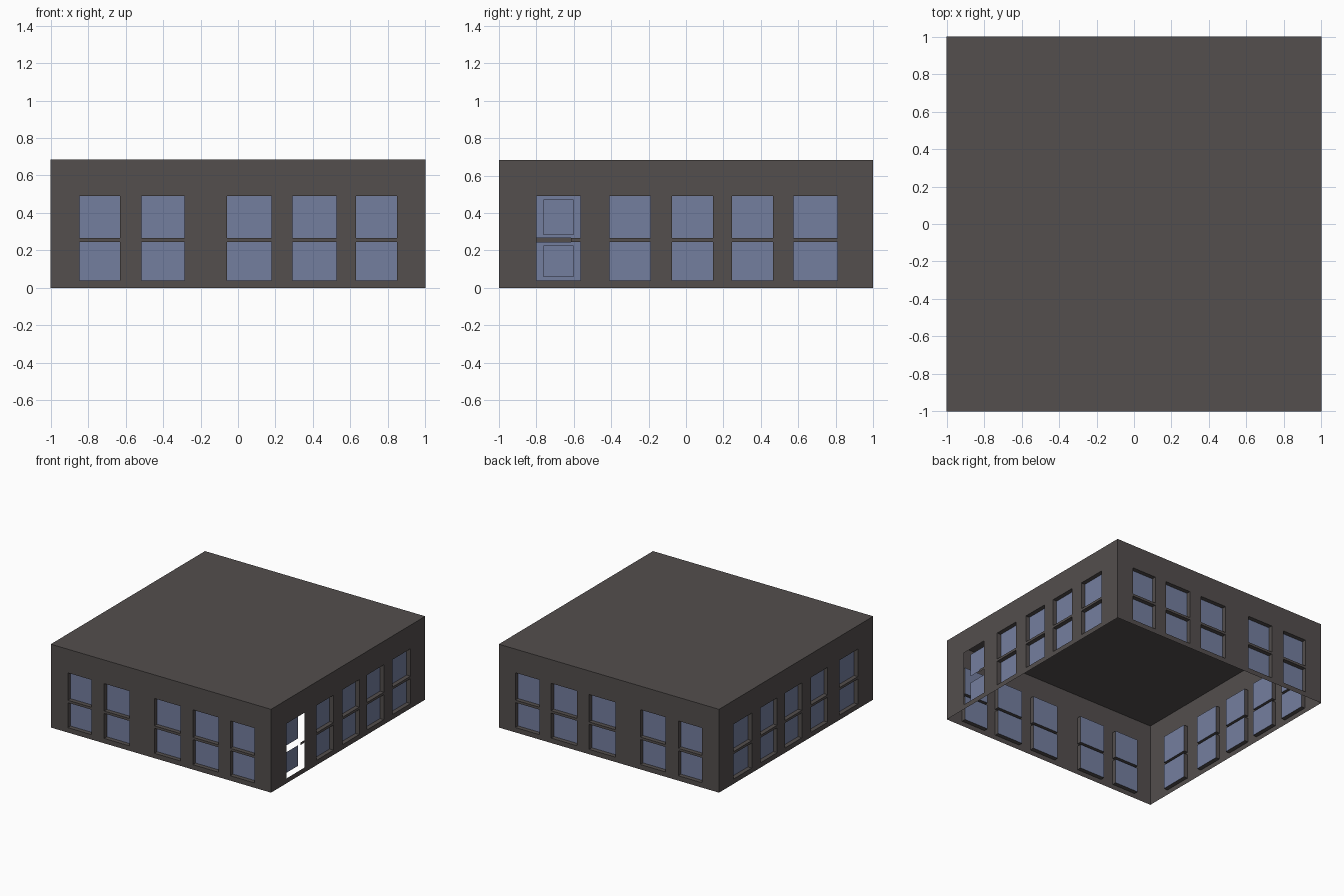
import bpy, bmesh
from mathutils import Vector

HEIGHT = 0.684
DEPTH = 0.035      # how far the panes sit behind the wall
ROWS = [(0.04, 0.245), (0.265, 0.49)]
FRONT_SPANS = [(-0.845, -0.63), (-0.515, -0.285), (-0.06, 0.18), (0.29, 0.525), (0.63, 0.85)]
SIDE_SPANS = [(-0.80, -0.565), (-0.41, -0.19), (-0.075, 0.145), (0.245, 0.465), (0.575, 0.81)]
STUB = -0.615      # end of the broken crossbar
UP = Vector((0, 0, 1))

cube = bpy.data.objects.get("Cube")
if cube:
    bpy.data.objects.remove(cube, do_unlink=True)


def material(name, rgb):
    mat = bpy.data.materials.new(name)
    mat.use_nodes = True
    mat.diffuse_color = (*rgb, 1)
    mat.node_tree.nodes["Principled BSDF"].inputs["Base Color"].default_value = (*rgb, 1)
    return mat


def finish(bm, name, mat):
    bmesh.ops.remove_doubles(bm, verts=bm.verts, dist=0.0001)
    mesh = bpy.data.meshes.new(name)
    bm.to_mesh(mesh)
    bm.free()
    mesh.materials.append(mat)
    bpy.context.collection.objects.link(bpy.data.objects.new(name, mesh))


def quad(bm, *points):
    return bm.faces.new([bm.verts.new(p) for p in points])


def mirrored(spans):
    return [(-b, -a) for a, b in reversed(spans)]


def rect(bm, place, u0, u1, z0, z1, depth=0):
    return quad(bm, place(u0, z0, depth), place(u1, z0, depth),
                place(u1, z1, depth), place(u0, z1, depth))


def window(place, u0, u1, z0, z1):
    """Reveal around a recessed pane."""
    corners = [(u0, z0), (u1, z0), (u1, z1), (u0, z1)]
    for a, b in zip(corners, corners[1:] + corners[:1]):
        quad(shell, place(*a, 0), place(*b, 0), place(*b, DEPTH), place(*a, DEPTH))
    rect(panes, place, u0, u1, z0, z1, DEPTH)


def wall(normal, spans, broken=False):
    """One wall sheet cut into cells, leaving out the window openings."""
    normal = Vector(normal)
    along = UP.cross(normal)

    def place(u, z, depth):
        return normal * (1 - depth) + along * u + UP * z

    us = sorted([-1, 1] + [u for s in spans for u in s] + ([STUB] if broken else []))
    zs = sorted([0, HEIGHT] + [z for r in ROWS for z in r])
    for u0, u1 in zip(us, us[1:]):
        for z0, z1 in zip(zs, zs[1:]):
            u, z = (u0 + u1) / 2, (z0 + z1) / 2
            opening = any(a < u < b for a, b in spans) and any(a < z < b for a, b in ROWS)
            gap = broken and spans[0][0] < u < STUB and ROWS[0][1] < z < ROWS[1][0]
            if not opening and not gap:
                rect(shell, place, u0, u1, z0, z1)
    for i, (u0, u1) in enumerate(spans):
        for z0, z1 in ROWS:
            if broken and i == 0:
                # loose smaller pane with open gaps around it
                rect(panes, place, u0 + 0.037, u1 - 0.037, z0 + 0.018, z1 - 0.018, DEPTH)
            else:
                window(place, u0, u1, z0, z1)


shell = bmesh.new()
panes = bmesh.new()

# Four walls
wall((0, -1, 0), FRONT_SPANS)
wall((0, 1, 0), mirrored(FRONT_SPANS))
wall((1, 0, 0), SIDE_SPANS, broken=True)
wall((-1, 0, 0), mirrored(SIDE_SPANS))

# Flat roof; the underside stays open
quad(shell, (-1, -1, HEIGHT), (1, -1, HEIGHT), (1, 1, HEIGHT), (-1, 1, HEIGHT))

finish(shell, "building_shell", material("dark_grey_wall", (0.087, 0.077, 0.075)))
finish(panes, "window_panes", material("blue_grey_glass", (0.175, 0.21, 0.345)))
